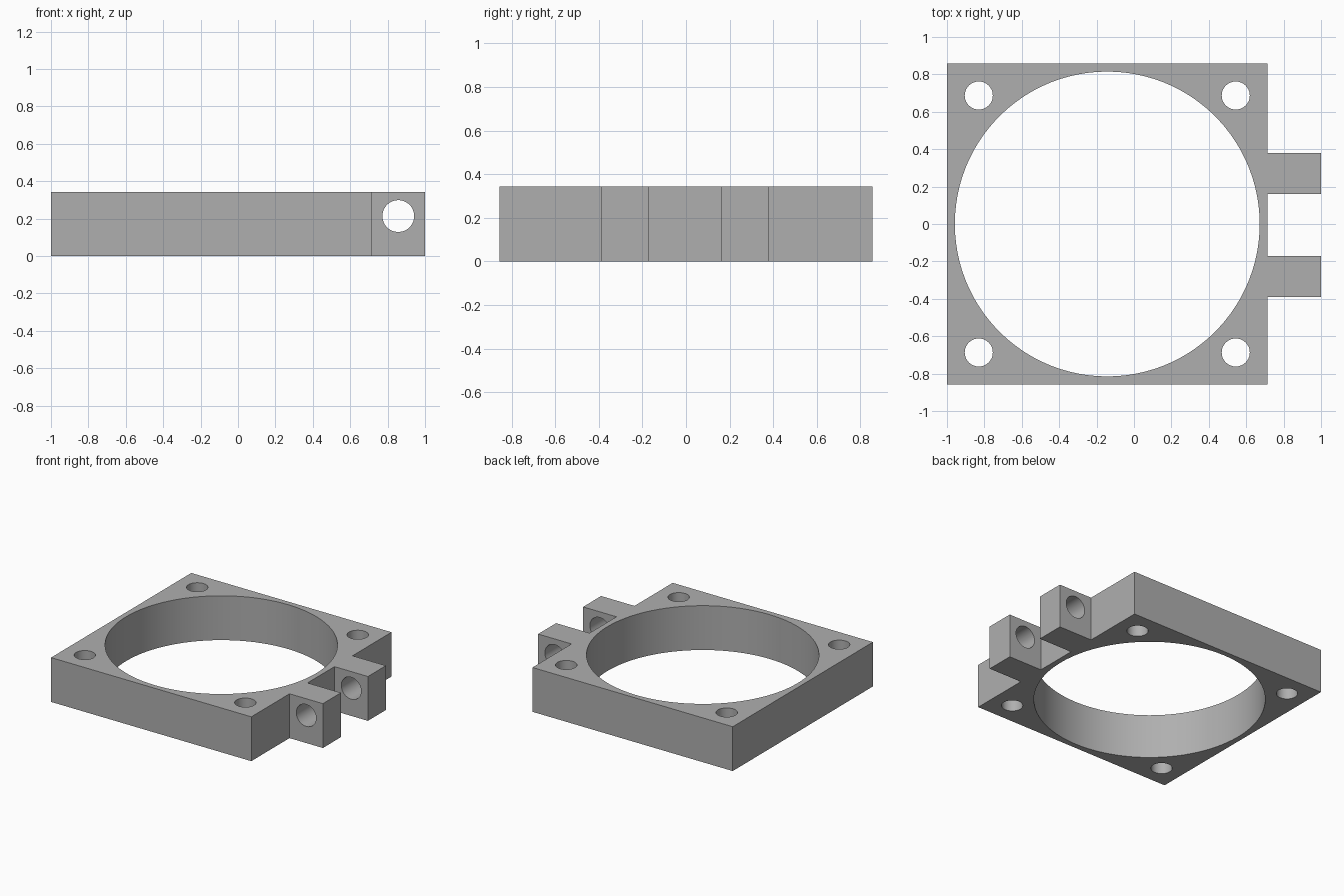
import bpy
import bmesh
import math
from mathutils import Vector

cube = bpy.data.objects.get("Cube")
if cube:
    bpy.data.objects.remove(cube, do_unlink=True)

# Main dimensions
HEIGHT = 0.343
LEFT, EDGE, TIP = -1.0, 0.714, 1.0
HALF = 0.857
LUGS = [(-0.39, -0.17), (0.16, 0.38)]
CENTRE_X = (LEFT + EDGE) / 2
BOLT_OFFSET = 0.687

grey = bpy.data.materials.new("plain grey")
grey.use_nodes = True
colour = (0.43, 0.43, 0.43, 1)
grey.diffuse_color = colour
grey.node_tree.nodes["Principled BSDF"].inputs["Base Color"].default_value = colour


def add_object(name, bm):
    bmesh.ops.recalc_face_normals(bm, faces=bm.faces)
    mesh = bpy.data.meshes.new(name)
    bm.to_mesh(mesh)
    bm.free()
    mesh.materials.append(grey)
    obj = bpy.data.objects.new(name, mesh)
    bpy.context.collection.objects.link(obj)
    return obj


def drill(target, name, centre, radius, sides, axis="Z"):
    """Cut a round through hole along the given axis."""
    bm = bmesh.new()
    bmesh.ops.create_cone(bm, cap_ends=True, segments=sides,
                          radius1=radius, radius2=radius, depth=2)
    cutter = add_object(name, bm)
    cutter.location = centre
    if axis == "Y":
        cutter.rotation_euler.x = math.pi / 2
    cutter.hide_render = True
    mod = target.modifiers.new(name, "BOOLEAN")
    mod.operation = "DIFFERENCE"
    mod.solver = "EXACT"
    mod.object = cutter
    return cutter


# Square plate and two hinge lugs as one extruded outline
outline = [(LEFT, -HALF), (EDGE, -HALF)]
for low, high in LUGS:
    outline += [(EDGE, low), (TIP, low), (TIP, high), (EDGE, high)]
outline += [(EDGE, HALF), (LEFT, HALF)]
bm = bmesh.new()
base = bm.faces.new([bm.verts.new((x, y, 0)) for x, y in outline])
result = bmesh.ops.extrude_face_region(bm, geom=[base], use_keep_orig=True)
top = [v for v in result["geom"] if isinstance(v, bmesh.types.BMVert)]
bmesh.ops.translate(bm, verts=top, vec=Vector((0, 0, HEIGHT)))
frame = add_object("mounting_frame", bm)

# Large opening, corner bolt holes and hinge pin hole
cutters = [drill(frame, "centre_opening", (CENTRE_X, 0, 0), 0.815, 100)]
for sx in (-1, 1):
    for sy in (-1, 1):
        spot = (CENTRE_X + sx * BOLT_OFFSET, sy * BOLT_OFFSET, 0)
        cutters.append(drill(frame, "bolt_hole", spot, 0.075, 48))
# The pin cutter spans only the lugs
cutters.append(drill(frame, "pin_hole", (0.857, 0, 0.214), 0.085, 48, "Y"))

# Bake the cuts and drop the cutters
bpy.context.view_layer.update()
graph = bpy.context.evaluated_depsgraph_get()
cut_mesh = bpy.data.meshes.new_from_object(frame.evaluated_get(graph))
frame.modifiers.clear()
frame.data = cut_mesh
for cutter in cutters:
    bpy.data.objects.remove(cutter, do_unlink=True)

# Soft hole walls with crisp rims
bpy.ops.object.select_all(action="DESELECT")
frame.select_set(True)
bpy.context.view_layer.objects.active = frame
bpy.ops.object.shade_smooth_by_angle(angle=math.radians(30))
